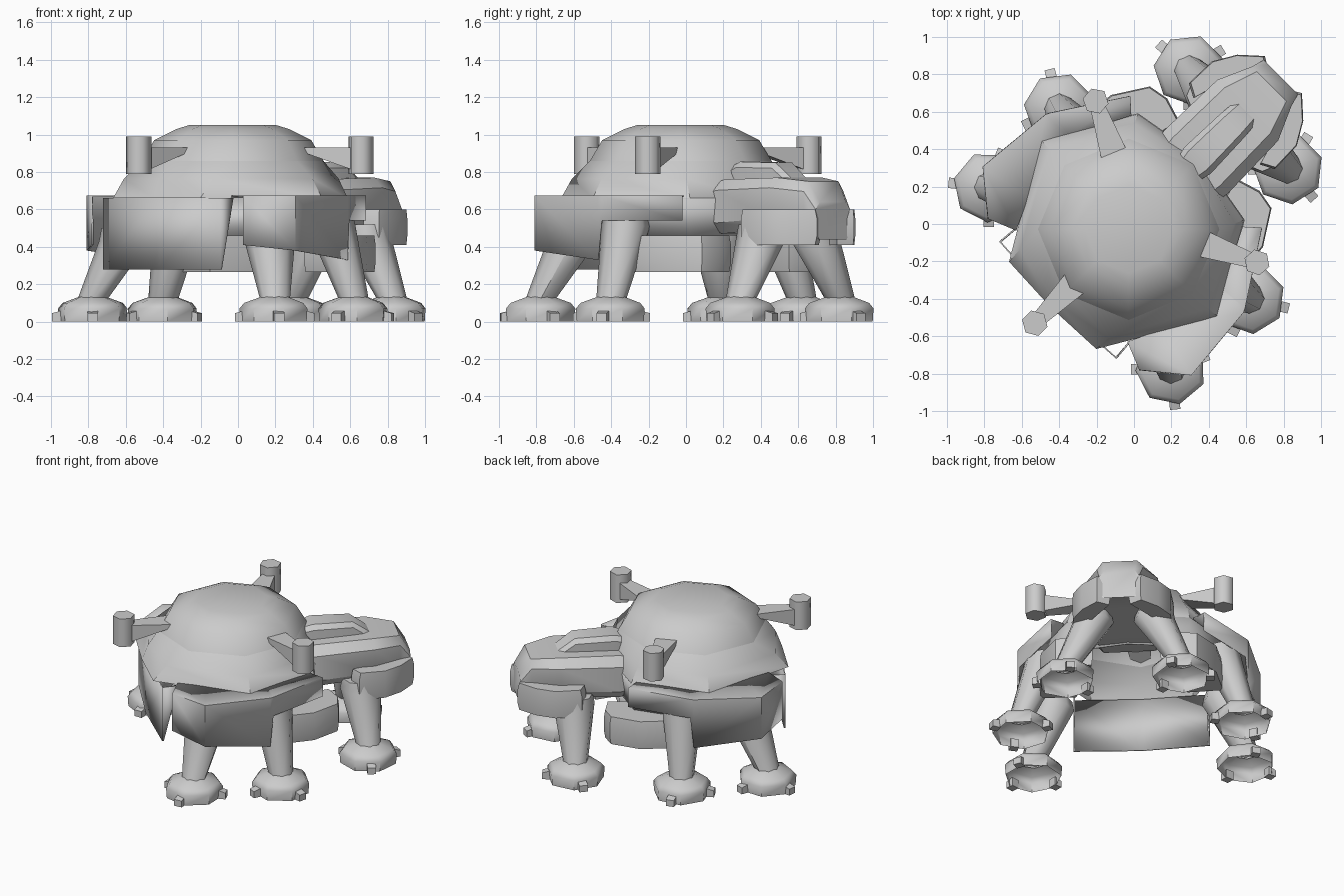
import bpy, bmesh, math
from mathutils import Matrix, Vector

if "Cube" in bpy.data.objects:
    bpy.data.objects.remove(bpy.data.objects["Cube"], do_unlink=True)

grey = bpy.data.materials.new("plain grey")
grey.use_nodes = True
grey.diffuse_color = (0.6, 0.6, 0.6, 1)
grey.node_tree.nodes["Principled BSDF"].inputs["Base Color"].default_value = (0.6, 0.6, 0.6, 1)

# Parts are laid out along local +x, then the whole walker is turned diagonally
TURN = Matrix.Rotation(math.radians(45), 4, 'Z')


def loft(name, rings, closed=True, cap_start=False, cap_end=False, thick=0, smooth=35):
    """Skin a list of equal-length point rings."""
    bm = bmesh.new()
    rows = [[bm.verts.new(p) for p in ring] for ring in rings]
    n = len(rows[0])
    for a, b in zip(rows, rows[1:]):
        for i in range(n if closed else n - 1):
            j = (i + 1) % n
            bm.faces.new((a[i], a[j], b[j], b[i]))
    if cap_start:
        bm.faces.new(rows[0][::-1])
    if cap_end:
        bm.faces.new(rows[-1])
    bmesh.ops.recalc_face_normals(bm, faces=bm.faces)
    bm.transform(TURN)
    mesh = bpy.data.meshes.new(name)
    bm.to_mesh(mesh)
    bm.free()
    mesh.materials.append(grey)
    ob = bpy.data.objects.new(name, mesh)
    bpy.context.collection.objects.link(ob)
    if thick:
        mod = ob.modifiers.new("thickness", 'SOLIDIFY')
        mod.thickness = thick
        mod.offset = 0
    bpy.ops.object.select_all(action='DESELECT')
    ob.select_set(True)
    bpy.context.view_layer.objects.active = ob
    bpy.ops.object.shade_smooth_by_angle(angle=math.radians(smooth))
    return ob


def circle(x, y, z, r, n, start=0.0):
    return [(x + r * math.cos(start + math.tau * i / n),
             y + r * math.sin(start + math.tau * i / n), z) for i in range(n)]


def at(points, z):
    return [(x, y, z) for x, y in points]


def prism(name, points, z0, z1, inset=0.0):
    """Upright block with slightly drawn-in top and bottom edges."""
    c = sum((Vector(p) for p in points), Vector((0, 0))) / len(points)
    small = [tuple(Vector(p).lerp(c, inset)) for p in points]
    h = (z1 - z0) * 0.25
    rings = [at(small, z0), at(points, z0 + h), at(points, z1 - h), at(small, z1)]
    return loft(name, rings, cap_start=True, cap_end=True)


# Body shell: eight-sided dome flowing into a wider hull
dome = [circle(-0.04, 0, z, r, 8) for z, r in ((1.05, 0.235), (1.03, 0.3), (0.97, 0.42), (0.86, 0.485))]
hull = [(0.5, 0), (0.43, 0.4), (-0.035, 0.67), (-0.615, 0.33), (-0.63, 0),
        (-0.615, -0.33), (-0.035, -0.67), (0.43, -0.4)]
loft("dome", dome, cap_start=True, smooth=40)
middle = [tuple(Vector(a).lerp(Vector((*b, 0.66)), 0.62)) for a, b in zip(dome[-1], hull)]
middle = [(x, y, 0.765) for x, y, z in middle]
loft("hull_shell", [dome[-1], middle, at(hull, 0.66)], smooth=40)

# Wall under the front half of the hull
front_half = hull[-2:] + hull[:3]
loft("hull_front_wall", [at(front_half, 0.66), [(x * 0.94, y * 0.94, 0.46) for x, y in front_half]],
     closed=False, thick=0.01)

# Flat rear skirt with a triangular return at each end
skirt = [(-0.573, -0.44), (-0.6, -0.01), (-0.6, 0.01), (-0.573, 0.44)]
loft("rear_skirt", [at([(-0.47, -0.43)] + skirt + [(-0.47, 0.43)], 0.66),
                    at([(-0.565, -0.438)] + skirt + [(-0.565, 0.438)], 0.28)], closed=False, thick=0.01)

# Head: cross-sections along the forward axis (x, half width, bottom, top)
head = []
for x, w, zb, zt in ((0.3, 0.21, 0.5, 0.72), (0.47, 0.24, 0.47, 0.76), (0.86, 0.23, 0.5, 0.77),
                     (1.04, 0.15, 0.48, 0.75), (1.11, 0.13, 0.44, 0.64)):
    z1, z2 = zb + 0.2 * (zt - zb), zb + 0.8 * (zt - zb)
    half = [(w * 0.8, zb), (w, z1), (w, z2), (w * 0.75, zt)]
    head.append([(x, y, z) for y, z in half] + [(x, -y, z) for y, z in reversed(half)])
loft("head", head, cap_start=True, cap_end=True)

# Crest on top of the head
crest = [[(x, -w, 0.72), (x, -w, zt - 0.03), (x, -w * 0.7, zt), (x, w * 0.7, zt), (x, w, zt - 0.03), (x, w, 0.72)]
         for x, w, zt in ((0.4, 0.08, 0.83), (0.48, 0.1, 0.855), (0.74, 0.09, 0.85), (0.85, 0.08, 0.77))]
loft("head_crest", crest, cap_start=True, cap_end=True)


# Lamp posts: a six-sided drum on a tapering arm
def lamp(name, x, y, angle):
    loft(name + "_drum", [circle(x, y, z, 0.07, 6, angle) for z in (0.79, 0.99)],
         cap_start=True, cap_end=True, smooth=65)
    d = Vector((math.cos(angle), math.sin(angle), 0))
    side = Vector((-d.y, d.x, 0))
    tip = Vector((x, y, 0))
    rings = []
    for back, w, zb in ((0.33, 0.075, 0.915), (0.03, 0.04, 0.81)):
        c = tip - d * back
        rings.append([c + side * s * w + Vector((0, 0, z))
                      for s, z in ((-1, 0.93), (1, 0.93), (1, zb), (-1, zb))])
    loft(name + "_arm", rings, cap_start=True, cap_end=True)


lamp("rear_lamp", -0.75, 0, math.pi)

# Legs: foot centre, hip centre, hip height, hip radius, claw directions
LEGS = {
    "rear": ((-0.41, -0.69), (-0.31, -0.55), 0.5, 0.135, (-129, -24, 135)),
    "middle": ((0.155, -0.72), (0.125, -0.58), 0.58, 0.13, (-59, -161, 70)),
    "front": ((0.79, -0.375), (0.77, -0.2), 0.52, 0.135, (14, -94, 135)),
}


def leg(name, foot, hip, hip_z, hip_r, claws, s):
    fx, fy, hx, hy = foot[0], -foot[1] * s, hip[0], -hip[1] * s
    out = math.atan2(fy, fx)
    # Hollow foot, open underneath
    loft(name + "_foot", [circle(fx, fy, z, r, 7, out) for z, r in
                          ((0, 0.185), (0.07, 0.19), (0.1, 0.165), (0.145, 0.04))],
         cap_end=True, smooth=45)
    loft(name + "_leg", [circle(fx, fy, 0.12, 0.08, 8), circle(hx, hy, hip_z - 0.07, hip_r, 8),
                         circle(hx, hy, hip_z, hip_r * 0.9, 8)], cap_end=True, smooth=50)
    for k, deg in enumerate(claws):
        a = math.radians(-deg * s)
        d, side = Vector((math.cos(a), math.sin(a), 0)), Vector((-math.sin(a), math.cos(a), 0))
        c = Vector((fx, fy, 0))
        rings = [[c + d * r + side * q * 0.028 + Vector((0, 0, z)) for q, z in
                  ((-1, 0), (1, 0), (1, h), (-1, h))] for r, h in ((0.16, 0.06), (0.215, 0.045))]
        loft(f"{name}_claw_{k + 1}", rings, cap_start=True, cap_end=True)


# Paired parts; s is the side sign
for label, s in (("left", 1), ("right", -1)):
    lamp(label + "_lamp", 0.32, 0.61 * s, math.radians(64 * s))

    for kind, (foot, hip, z, r, claws) in LEGS.items():
        leg(f"{label}_{kind}", foot, hip, z, r, claws, s)

    # Overhanging armour: a flat ledge that folds down, stepped at the front
    inner = [(-0.47, 0.42), (-0.3, 0.5), (0.08, 0.58), (0.09, 0.58), (0.4, 0.42)]
    outer = [(-0.53, 0.57), (-0.354, 0.785), (0.08, 0.745), (0.1, 0.735), (0.467, 0.495)]
    drop = (0.41, 0.38, 0.33, 0.54, 0.54)
    loft(label + "_armour", [[(x, y * s, 0.67) for x, y in inner], [(x, y * s, 0.67) for x, y in outer],
                             [(x, y * s, z) for (x, y), z in zip(outer, drop)]],
         closed=False, thick=0.01)

    # Belly pod curling inward at the front
    pod = [(0.15, 0.6), (0.4, 0.575), (0.58, 0.46), (0.6, 0.35), (0.56, 0.22), (0.4, 0.25), (0.14, 0.36)]
    prism(label + "_belly_pod", [(x, y * s) for x, y in pod], 0.265, 0.46, 0.04)

    # Cheek guard
    cheek = [(0.7, 0.25), (0.74, 0.325), (0.91, 0.32), (1.03, 0.25), (1.13, 0.14), (1.08, 0.06), (0.88, 0.2)]
    prism(label + "_cheek", [(x, y * s) for x, y in cheek], 0.41, 0.6, 0.05)
